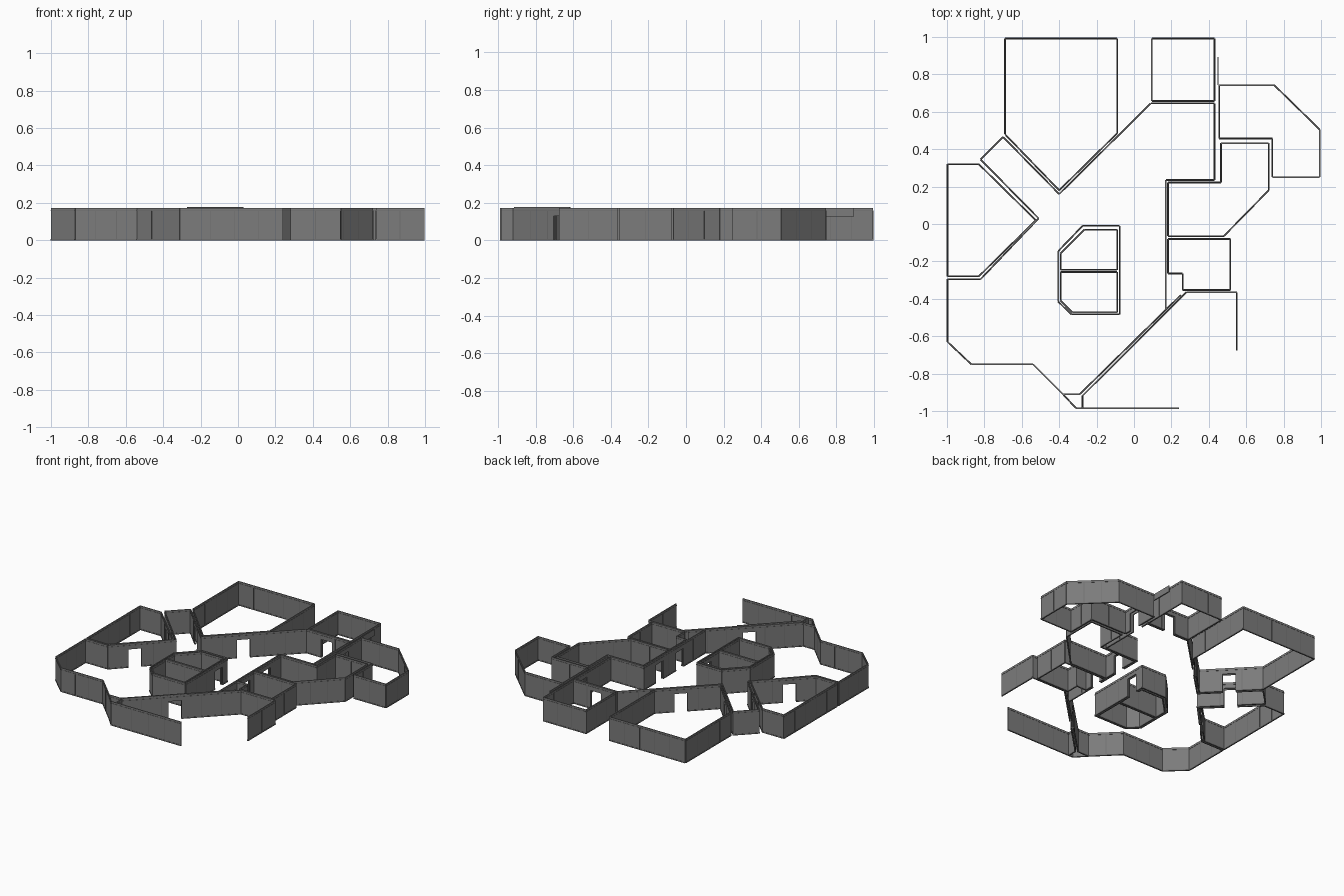
import bpy, bmesh, math
from mathutils import Vector

if "Cube" in bpy.data.objects:
    bpy.data.objects.remove(bpy.data.objects["Cube"])

H, DOOR_H, DOOR_W, T = 0.172, 0.13, 0.085, 0.006


def material(name, v):
    m = bpy.data.materials.new(name)
    m.diffuse_color = (v, v, v, 1)
    m.use_nodes = True
    m.node_tree.nodes["Principled BSDF"].inputs["Base Color"].default_value = m.diffuse_color
    return m


WALL = material("wall grey", 0.20)
TRIM = material("trim grey", 0.16)

# doorway centres; every wall sheet passing close by gets an opening
DOORS = [Vector(p) for p in (
    (-0.70, -0.165), (-0.21, 0.36), (-0.03, -0.67), (0.25, 0.65), (0.44, 0.55),
    (0.175, 0.06), (0.175, -0.17), (-0.085, -0.11), (-0.54, 0.315), (-0.67, 0.175))]


def slab(bm, a, d, n, s0, s1, z0, z1, t, mat=0):
    """Upright box along direction d from distance s0 to s1."""
    if s1 - s0 < 1e-4:
        return
    ring = [a + d * s0 - n * t / 2, a + d * s1 - n * t / 2,
            a + d * s1 + n * t / 2, a + d * s0 + n * t / 2]
    lo = [bm.verts.new((p.x, p.y, z0)) for p in ring]
    hi = [bm.verts.new((p.x, p.y, z1)) for p in ring]
    faces = [lo[::-1], hi] + [[lo[i], lo[(i + 1) % 4], hi[(i + 1) % 4], hi[i]] for i in range(4)]
    for f in faces:
        bm.faces.new(f).material_index = mat


def wall_run(bm, a, b):
    """One straight wall with doorways, skirting, top rail and panel seams."""
    a, b = Vector(a), Vector(b)
    d = (b - a).normalized()
    n, length = Vector((-d.y, d.x)), (b - a).length
    cuts = []
    for p in DOORS:
        s = (p - a).dot(d)
        if abs((p - a).dot(n)) < 0.025 and DOOR_W / 2 < s < length - DOOR_W / 2:
            cuts.append((s - DOOR_W / 2, s + DOOR_W / 2))
    cuts.sort()
    start = 0
    for c0, c1 in cuts + [(length, length)]:
        slab(bm, a, d, n, start, c0, 0, H, T)
        slab(bm, a, d, n, start, c0, 0, 0.008, T + 0.003, 1)
        slab(bm, a, d, n, c0, c1, DOOR_H, H, T)
        start = c1
    slab(bm, a, d, n, 0, length, H - 0.016, H - 0.012, T + 0.003, 1)
    count = max(1, round(length / 0.13))
    for i in range(1, count):
        s = length * i / count
        if not any(c0 - 0.004 < s < c1 + 0.004 for c0, c1 in cuts):
            slab(bm, a, d, n, s - 0.002, s + 0.002, 0, H - 0.012, T + 0.002, 1)


def finish(name, bm):
    bmesh.ops.recalc_face_normals(bm, faces=bm.faces)
    me = bpy.data.meshes.new(name)
    bm.to_mesh(me)
    bm.free()
    me.materials.append(WALL)
    me.materials.append(TRIM)
    ob = bpy.data.objects.new(name, me)
    bpy.context.collection.objects.link(ob)


def room(name, pts, closed=True):
    bm = bmesh.new()
    for a, b in zip(pts, pts[1:] + (pts[:1] if closed else [])):
        wall_run(bm, a, b)
    finish(name, bm)


# large central hall
room("hall_walls", [(0.25, -0.38), (-0.29, -0.91), (-0.38, -0.91), (-0.54, -0.75), (-0.87, -0.75),
                    (-0.997, -0.63), (-0.997, -0.295), (-0.82, -0.295), (-0.51, 0.03),
                    (-0.82, 0.345), (-0.70, 0.465), (-0.40, 0.16), (0.09, 0.645), (0.43, 0.645),
                    (0.43, 0.235), (0.17, 0.235), (0.17, -0.46)], False)
# rooms around the hall
room("north_room", [(-0.69, 0.992), (-0.09, 0.992), (-0.09, 0.485), (-0.40, 0.18), (-0.69, 0.48)])
room("west_room", [(-0.997, 0.32), (-0.83, 0.32), (-0.525, 0.02), (-0.83, -0.28), (-0.997, -0.28)])
room("northeast_room", [(0.095, 0.992), (0.43, 0.992), (0.43, 0.658), (0.095, 0.658)])
room("east_room", [(0.455, 0.742), (0.75, 0.742), (0.993, 0.505), (0.993, 0.25), (0.74, 0.25),
                   (0.74, 0.457), (0.455, 0.457)])
room("middle_east_room", [(0.465, 0.432), (0.72, 0.432), (0.72, 0.18), (0.48, -0.065),
                          (0.182, -0.065), (0.182, 0.222), (0.465, 0.222)])
room("southeast_room", [(0.182, -0.08), (0.515, -0.08), (0.515, -0.353), (0.26, -0.353),
                        (0.26, -0.265), (0.182, -0.265)])
# open entrance yard at the front
room("entrance_walls", [(0.55, -0.675), (0.55, -0.365), (0.28, -0.365), (-0.275, -0.918),
                        (-0.275, -0.985), (0.24, -0.985)], False)
room("entrance_corner", [(-0.38, -0.91), (-0.31, -0.985), (-0.275, -0.985)], False)
# free-standing block in the hall: shell and two rooms
room("island_shell", [(-0.275, -0.01), (-0.077, -0.01), (-0.077, -0.483), (-0.335, -0.483),
                      (-0.405, -0.415), (-0.405, -0.145)])
room("island_room_a", [(-0.09, -0.245), (-0.09, -0.03), (-0.265, -0.03), (-0.392, -0.157), (-0.392, -0.245)])
room("island_room_b", [(-0.392, -0.257), (-0.09, -0.257), (-0.09, -0.472), (-0.33, -0.472), (-0.392, -0.41)])

# hanging header beside the east room and raised strip over the entrance wall
bm = bmesh.new()
slab(bm, Vector((0.45, 0.742)), Vector((0, 1)), Vector((1, 0)), 0, 0.15, 0.127, H, T)
finish("east_header", bm)
bm = bmesh.new()
d = Vector((1, 1)).normalized()
slab(bm, Vector((-0.27, -0.913)), d, Vector((-d.y, d.x)), 0, 0.42, H - 0.002, 0.177, T)
finish("entrance_header", bm)
